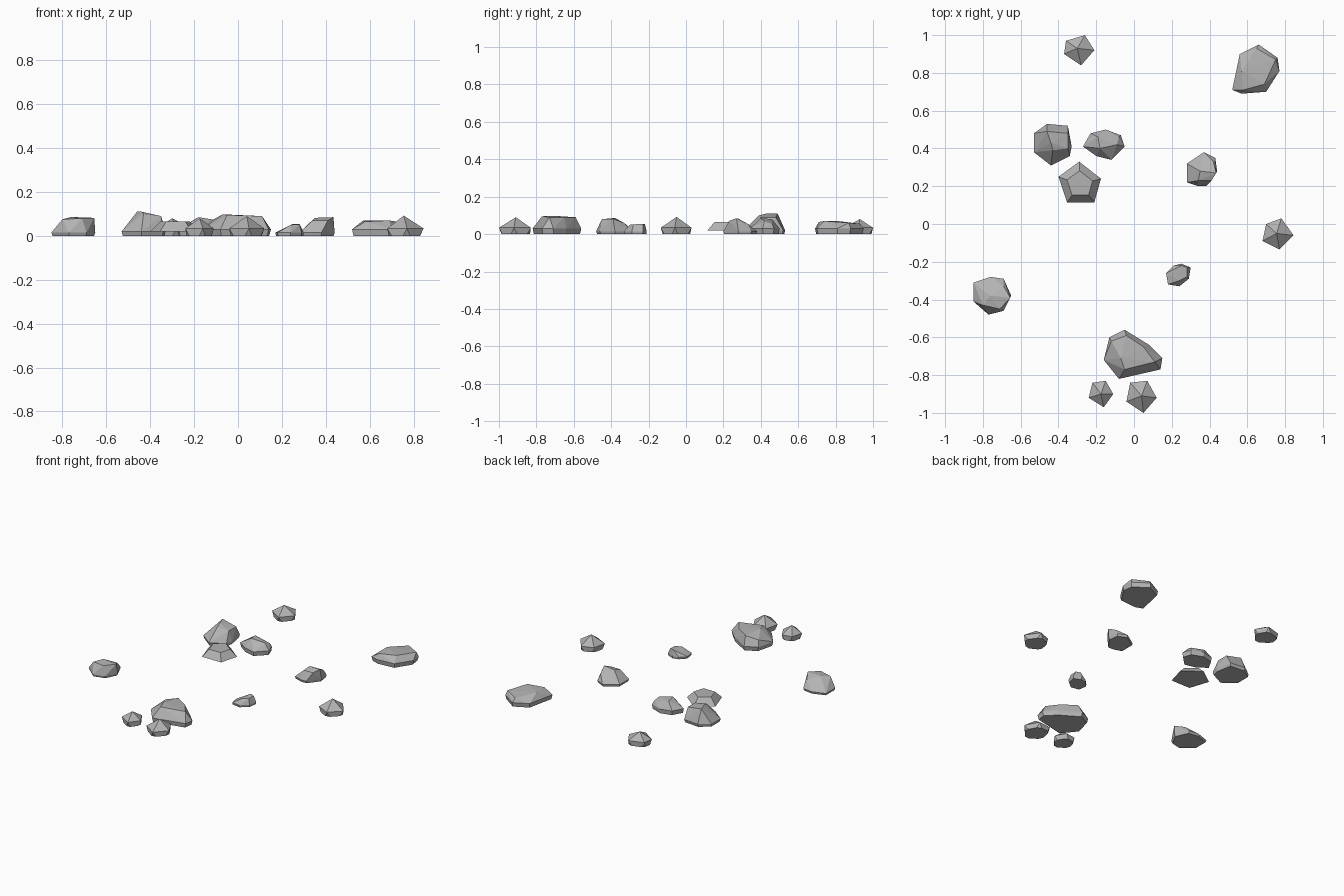
import bpy
import bmesh
from mathutils import Vector

if "Cube" in bpy.data.objects:
    bpy.data.objects.remove(bpy.data.objects["Cube"], do_unlink=True)

# One plain stone colour
stone_grey = bpy.data.materials.new("stone_grey")
stone_grey.use_nodes = True
colour = (0.45, 0.45, 0.45, 1.0)
stone_grey.diffuse_color = colour
shader = next(n for n in stone_grey.node_tree.nodes if n.type == 'BSDF_PRINCIPLED')
shader.inputs["Base Color"].default_value = colour

UNIT = 0.01  # profiles are given in hundredths


def build_hull(name, points):
    """Wrap the points in a faceted convex skin with flat faces."""
    bm = bmesh.new()
    for point in points:
        bm.verts.new(point * UNIT)
    hull = bmesh.ops.convex_hull(bm, input=bm.verts[:])
    unused = {g for g in hull["geom_interior"] + hull["geom_unused"]
              if isinstance(g, bmesh.types.BMVert)}
    bmesh.ops.delete(bm, geom=list(unused), context='VERTS')
    bmesh.ops.dissolve_limit(bm, angle_limit=0.02, verts=bm.verts[:], edges=bm.edges[:])
    bmesh.ops.recalc_face_normals(bm, faces=bm.faces[:])
    mesh = bpy.data.meshes.new(name)
    bm.to_mesh(mesh)
    bm.free()
    mesh.materials.append(stone_grey)
    stone = bpy.data.objects.new(name, mesh)
    bpy.context.collection.objects.link(stone)
    return stone


def boulder(name, outline, crown, waist=3):
    """Irregular stone: inset foot on the ground, widest outline, crown points."""
    ring = [Vector((x, y, waist)) for x, y in outline]
    centre = sum(ring, Vector()) / len(ring)
    foot = [centre.lerp(p, 0.95) for p in ring]
    for p in foot:
        p.z = 0
    return build_hull(name, ring + foot + [Vector(p) for p in crown])


def dome_pebble(name, outline, apex, waist=3.4):
    """Five-sided pebble with a pointed top, sliced flat below its waist."""
    ring = [Vector((x, y, waist)) for x, y in outline]
    centre = sum(ring, Vector()) / len(ring)
    foot = []
    for i, p in enumerate(ring):
        for neighbour in (ring[i - 1], ring[(i + 1) % len(ring)]):
            q = centre.lerp(p.lerp(neighbour, 0.2), 0.97)
            q.z = 0
            foot.append(q)
    return build_hull(name, ring + foot + [Vector(apex)])


# Pointed pebbles
dome_pebble("back_pebble", [(-36, 97), (-26, 100), (-21, 92), (-28, 84), (-37, 90)],
            (-30, 93, 8))
dome_pebble("left_side_pebble", [(78, 3), (84.5, -6), (77, -13.5), (68, -9), (70, 0)],
            (75.5, -5, 9.2))
dome_pebble("front_small_pebble",
            [(-22, -84), (-15, -83), (-11, -90), (-16, -97), (-24, -92)],
            (-17.5, -90, 8))
dome_pebble("front_large_pebble",
            [(-2, -84), (7, -83), (12, -92), (5, -100), (-4, -94)],
            (4, -91, 9))

# Flat-topped slab, resting just clear of the ground
slab_outline = [(-29, 33), (-17.5, 24), (-21, 11.5), (-35.5, 11.5), (-40, 25)]
slab_ring = [Vector((x, y, 2)) for x, y in slab_outline]
slab_centre = sum(slab_ring, Vector()) / len(slab_ring)
slab_top = [slab_centre.lerp(p, 0.6) + Vector((0, 0, 4.5)) for p in slab_ring]
build_hull("flat_topped_slab", slab_ring + slab_top)

# Irregular boulders
boulder("back_left_boulder",
        [(66, 95), (76, 88), (77, 81), (70, 70), (57, 69), (52, 71), (54, 80), (56, 90)],
        [(57, 81, 7), (65, 93, 5.5), (75, 87, 6), (69, 74, 7), (58, 71, 6.5)])
boulder("tall_boulder",
        [(-46, 53), (-35, 52), (-33, 41), (-34, 36), (-44, 31), (-53, 38), (-53, 48)],
        [(-46, 49, 11), (-44, 43, 11), (-35, 48, 9), (-35, 40, 9), (-43, 39, 10)],
        waist=2)
boulder("middle_boulder",
        [(-27, 41), (-23, 48), (-15, 50), (-7, 47), (-5, 41), (-12, 34), (-20, 36)],
        [(-19, 46, 8), (-8, 46, 5.5), (-9, 42, 7), (-18, 40, 8.5)])
boulder("left_boulder",
        [(28, 22), (28, 32), (37, 38), (43, 35), (44, 28), (38, 20), (34, 20)],
        [(34, 23, 7), (41, 23, 7), (43.5, 27, 8.5), (35, 28, 8.2), (42, 33, 5.5)],
        waist=1.5)
boulder("small_stone",
        [(17, -26), (21, -22), (25, -21), (30, -23), (29, -29), (24, -33), (18, -32)],
        [(24, -30, 5), (25, -22, 5.5), (28, -23, 5.5), (28, -28, 5.2)],
        waist=1.5)
boulder("right_boulder",
        [(-85, -31), (-76, -28), (-69, -29), (-65, -38), (-69, -46), (-77, -48), (-85, -41)],
        [(-80, -43, 7.5), (-71, -45, 8), (-65.5, -39, 8.2), (-76, -38, 8.6), (-69, -33, 6)],
        waist=1.5)
boulder("front_boulder",
        [(-5, -56), (8, -64), (15, -71), (14, -77), (-8, -82), (-16, -72), (-13, -60)],
        [(-4, -59, 9), (-12, -62, 7), (-7, -71, 9.8), (-5, -77, 9.5), (11, -73, 9), (5, -65, 9)])
